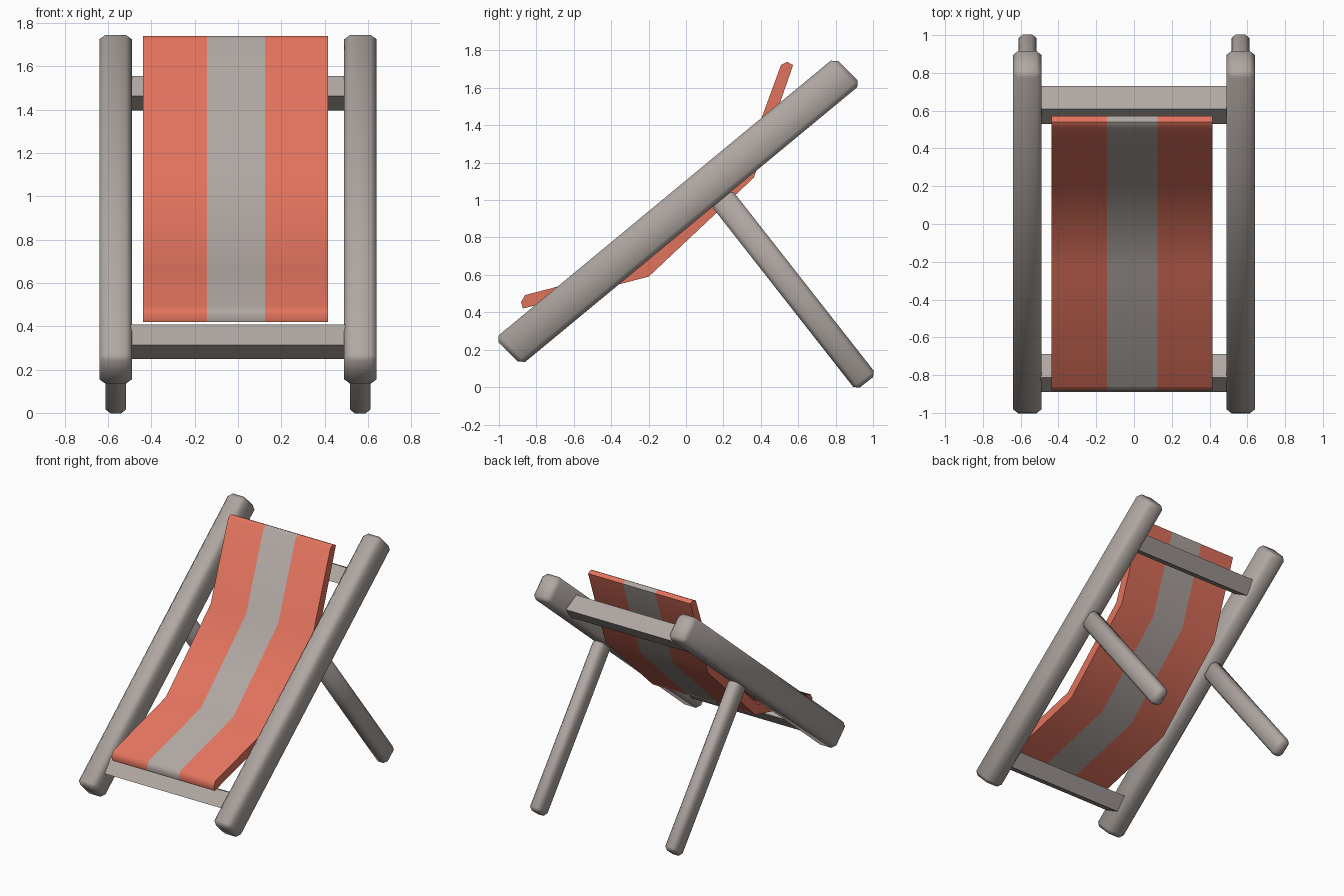
import bpy, bmesh, math
from mathutils import Vector, Matrix

if "Cube" in bpy.data.objects:
    bpy.data.objects.remove(bpy.data.objects["Cube"])


def material(name, rgb):
    m = bpy.data.materials.new(name)
    m.diffuse_color = (*rgb, 1)
    m.use_nodes = True
    m.node_tree.nodes["Principled BSDF"].inputs["Base Color"].default_value = m.diffuse_color
    return m


grey = material("warm grey", (0.43, 0.385, 0.36))
coral = material("coral red", (0.75, 0.17, 0.11))


def finish(bm, name, mats, angle):
    bmesh.ops.recalc_face_normals(bm, faces=bm.faces)
    me = bpy.data.meshes.new(name)
    bm.to_mesh(me)
    bm.free()
    ob = bpy.data.objects.new(name, me)
    bpy.context.collection.objects.link(ob)
    for m in mats:
        me.materials.append(m)
    bpy.ops.object.select_all(action='DESELECT')
    ob.select_set(True)
    bpy.context.view_layer.objects.active = ob
    bpy.ops.object.shade_smooth_by_angle(angle=math.radians(angle))
    return ob


def beam(name, x, hx, centre, u, v, bevel):
    """Box with half-width hx in x and half-axes u, v in the side (y, z) plane."""
    bm = bmesh.new()
    bmesh.ops.create_cube(bm, size=2)
    for p in bm.verts:
        a, b, c = p.co
        p.co = (x + a * hx,
                centre[0] + b * u[0] + c * v[0],
                centre[1] + b * u[1] + c * v[1])
    if bevel:
        bmesh.ops.bevel(bm, geom=bm.edges[:], offset=bevel, segments=1,
                        affect='EDGES', profile=0.5)
    finish(bm, name, [grey], 60 if bevel else 20)


# sloping side rails and rear support legs
for s, side in ((-1, "left"), (1, "right")):
    beam(side + "_rail", s * 0.565, 0.075, (-0.043, 0.94),
         (0.909, 0.752), (-0.071, 0.071), 0.028)
    beam(side + "_rear_leg", s * 0.564, 0.047, (0.575, 0.521),
         (0.389, -0.496), (0.055, 0.043), 0.024)

# cross bars between the rails
for name, c in (("lower_cross_bar", (-0.79, 0.328)),
                ("upper_cross_bar", (0.63, 1.476))):
    beam(name, 0, 0.5, c, (0.0395, 0.0465), (-0.061, 0.0325), 0)

# fabric sling: bent side profile swept across x, centre strip grey
profile = [(-0.872, 0.42), (-0.2, 0.59), (0.363, 1.12), (0.573, 1.722),
           (0.54, 1.739), (0.508, 1.722), (0.30, 1.155), (-0.235, 0.655),
           (-0.86, 0.492), (-0.882, 0.455)]
n = len(profile)
bm = bmesh.new()
rings = [[bm.verts.new((x, y, z)) for y, z in profile]
         for x in (-0.438, -0.143, 0.125, 0.416)]
for k in range(3):
    for i in range(n):
        j = (i + 1) % n
        f = bm.faces.new((rings[k][i], rings[k][j], rings[k + 1][j], rings[k + 1][i]))
        f.material_index = 1 if k == 1 else 0
for r in (rings[0], rings[-1]):
    # side caps, one quad per bend plus the two tips
    for idx in ((0, 1, 7, 8), (1, 2, 6, 7), (2, 3, 5, 6), (3, 4, 5), (8, 9, 0)):
        bm.faces.new([r[i] for i in idx])
finish(bm, "fabric_sling", [coral, grey], 50)
